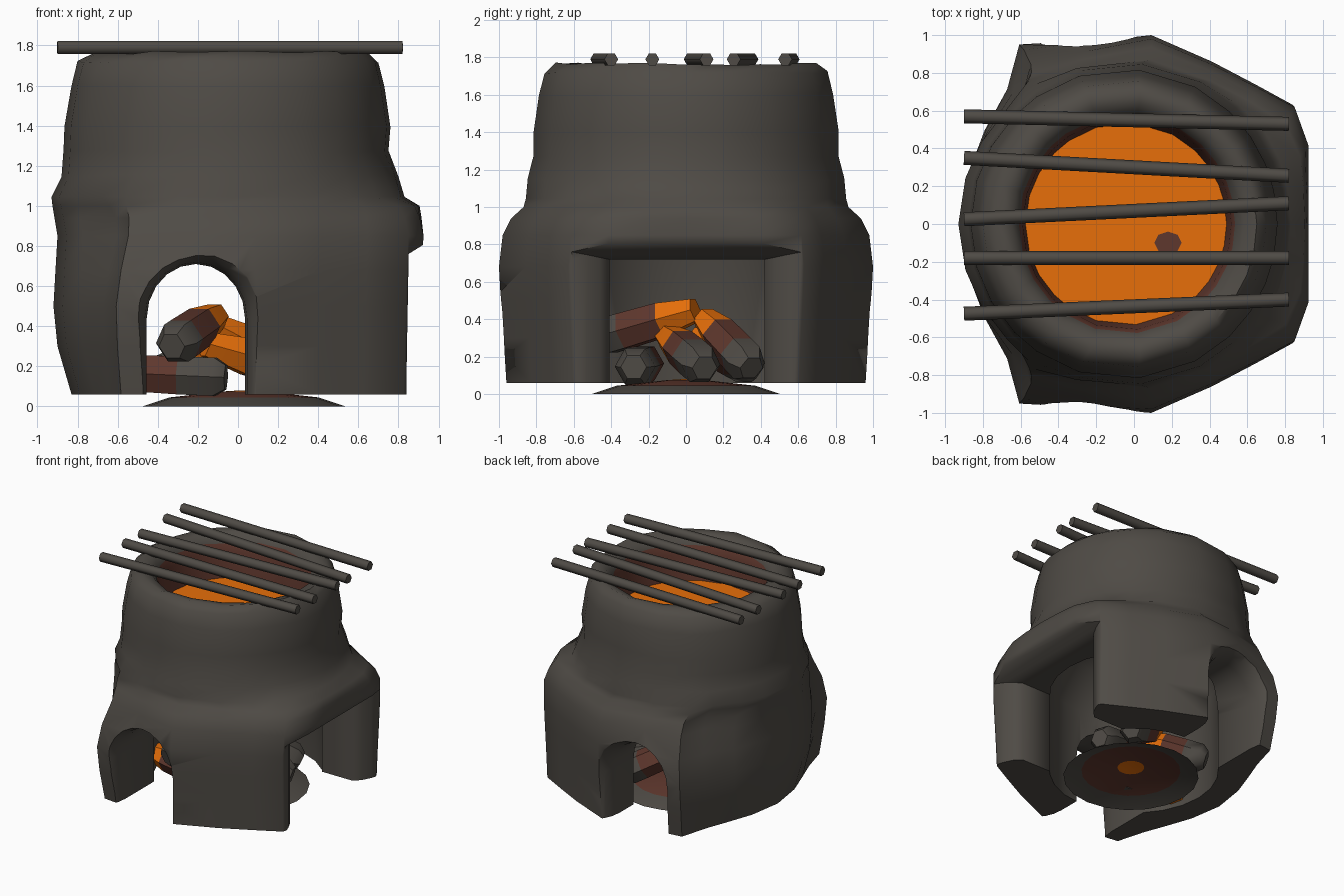
import bpy, bmesh, math, random
from mathutils import Vector

if "Cube" in bpy.data.objects:
    bpy.data.objects.remove(bpy.data.objects["Cube"])
random.seed(4)

def mat(name, c):
    m = bpy.data.materials.new(name)
    m.diffuse_color = (*c, 1)
    m.use_nodes = True
    m.node_tree.nodes["Principled BSDF"].inputs["Base Color"].default_value = m.diffuse_color
    return m

MATS = [mat("dark_clay", (0.078, 0.070, 0.060)),
        mat("ember_red", (0.112, 0.038, 0.026)),
        mat("glowing_orange", (0.83, 0.165, 0.003))]

def loft(name, rings, mats=None, cap0=True, cap1=True, smooth=None):
    """Skin a list of point rings; mats gives one material index per band."""
    bm = bmesh.new()
    vs = [[bm.verts.new(p) for p in r] for r in rings]
    n = len(rings[0])
    for i in range(len(vs) - 1):
        for j in range(n):
            k = (j + 1) % n
            f = bm.faces.new((vs[i][j], vs[i][k], vs[i + 1][k], vs[i + 1][j]))
            f.material_index = mats[i] if mats else 0
    if cap0:
        bm.faces.new(vs[0][::-1]).material_index = mats[0] if mats else 0
    if cap1:
        bm.faces.new(vs[-1]).material_index = mats[-1] if mats else 0
    bmesh.ops.recalc_face_normals(bm, faces=bm.faces)
    me = bpy.data.meshes.new(name)
    bm.to_mesh(me)
    bm.free()
    for m in MATS:
        me.materials.append(m)
    ob = bpy.data.objects.new(name, me)
    bpy.context.collection.objects.link(ob)
    if smooth:
        activate(ob)
        bpy.ops.object.shade_smooth_by_angle(angle=math.radians(smooth))
    return ob

def activate(ob):
    bpy.ops.object.select_all(action='DESELECT')
    ob.select_set(True)
    bpy.context.view_layer.objects.active = ob

# --- stove body: footprint with hoods, blending to a round chimney and bowl
half = [(1, 0), (1, .22), (1, .42), (.92, .63), (.7, .74), (.45, .86), (.1, 1),
        (-.3, .98), (-.66, .96), (-.73, .72), (-.86, .5), (-.95, .28), (-1, 0)]
foot = half + [(x, -y) for x, y in half[-2:0:-1]]
# z, left x, right x, half depth, roundness, scale of the left hood corners
levels = [(.06, .83, .90, .96, 0, .96), (.3, .90, .905, .975, 0, .99), (.5, .92, .91, .99, 0, 1),
          (.68, .91, .915, 1.0, 0, .96), (.85, .90, .925, .98, 0, .90),
          (.94, .915, .915, .935, .12, .90), (1.0, .925, .905, .87, .35, .94),
          (1.045, .93, .83, .86, .85, 1), (1.15, .88, .80, .85, 1, 1),
          (1.27, .87, .75, .82, 1, 1), (1.4, .865, .76, .82, 1, 1), (1.6, .83, .73, .79, 1, 1),
          (1.72, .80, .70, .76, 1, 1), (1.765, .72, .65, .70, 1, 1), (1.75, .65, .58, .63, 1, 1),
          (1.69, .61, .535, .58, 1, 1), (1.62, .59, .515, .56, 1, 1), (1.42, .575, .49, .535, 1, 1)]
rings = []
for z, xl, xr, yh, t, ck in levels:
    ring = []
    for fx, fy in foot:
        a = math.atan2(fy, fx)
        cx = (xr - xl) / 2
        ex, ey = cx + (xl + xr) / 2 * math.cos(a), yh * math.sin(a)
        k = ck if -.8 < fx < -.5 else (1 + ck) / 2 if -.4 < fx < -.2 else 1
        px, py = fx * k * (xr if fx > 0 else xl if fx < -.75 else .92), fy * k * yh
        j = random.uniform(-.008, .008) if 1.1 < z < 1.77 and z != 1.42 else 0
        ring.append((px + (ex - px) * t, py + (ey - py) * t, z + j))
    rings.append(ring)
body = loft("stove_body", rings)

# --- cutters: inner chamber, front-to-back arch, wide side mouth
def circle(r, z, n=24):
    return [(r * math.cos(2 * math.pi * i / n), r * math.sin(2 * math.pi * i / n), z) for i in range(n)]

def arch(y, g):
    w = .245 + g
    pts = [(-.21 - w, -.1), (-.21 + w, -.1)]
    pts += [(-.21 + w * math.cos(a), .44 + (.27 + g) * math.sin(a))
            for a in [math.pi * i / 10 for i in range(11)]]
    return [(x, y, z) for x, z in pts]

def mouth(x, g, h):
    return [(x, -.41 - g, -.1), (x, .42 + g, -.1), (x, .42 + g, .72 + h), (x, -.41 - g, .72 + h)]

flare = [(1.1, .18), (.99, .07), (.94, .035), (.88, .01), (.8, 0)]
cutters = [
    loft("chamber_cutter", [circle(.63, -.1), circle(.63, .85), circle(.5, 1.15), circle(.2, 1.28)]),
    loft("arch_cutter", [arch(-y, g) for y, g in flare] + [arch(y, g) for y, g in flare[::-1]]),
    loft("mouth_cutter", [mouth(0, 0, 0), mouth(.74, 0, 0), mouth(.79, .05, .01),
                          mouth(.825, .12, .025), mouth(.85, .20, .04), mouth(.93, .30, .09),
                          mouth(1.1, .5, .25)])]
for c in cutters:
    activate(body)
    m = body.modifiers.new("cut", 'BOOLEAN')
    m.operation, m.solver, m.object = 'DIFFERENCE', 'EXACT', c
    bpy.ops.object.modifier_apply(modifier=m.name)
    bpy.data.objects.remove(c)

# glowing coals in the top bowl, coloured by depth
for p in body.data.polygons:
    c = p.center
    p.material_index = 0
    if c.z > 1.4 and math.hypot(c.x + .04, c.y) < .59:
        p.material_index = 2 if c.z < 1.45 else 1 if c.z < 1.68 else 0
activate(body)
bpy.ops.object.shade_smooth_by_angle(angle=math.radians(55))

# small dark coal on the glowing bed
loft("bed_coal", [[(.18 + x * .12, -.1 + y * .1, z) for x, y, _ in circle(.6, 0, 8)]
                  for z in (1.419, 1.426)], mats=[1])

# --- rods and logs along an axis
def rod(name, a, b, radii, mats, sides, smooth=None):
    a, b = Vector(a), Vector(b)
    d = (b - a).normalized()
    u = d.cross(Vector((0, 0, 1))).normalized()
    v = u.cross(d)
    out = []
    for t, r in radii:
        out.append([a + (b - a) * t + r * (u * math.cos(k) + v * math.sin(k))
                    for k in [2 * math.pi * i / sides for i in range(sides)]])
    return loft(name, out, mats, smooth=smooth)

# grill bars
for i, (y0, y1) in enumerate([(.57, .53), (.35, .255), (.025, .11), (-.18, -.18), (-.475, -.40)]):
    rod(f"grill_bar_{i+1}", (-.9, y0, 1.79), (.82, y1, 1.79), [(0, .037), (1, .037)], [0], 6, 62)

# burning logs: charred outer end, red middle, glowing tip (band positions last)
logs = [((-.33, -.46, .30), (-.11, .05, .45), .25, .66),
        ((-.06, -.28, .145), (-.62, -.20, .17), .42, .74),
        ((.42, .10, .14), (-.16, -.10, .31), .36, .64),
        ((.32, .35, .14), (-.12, .10, .40), .28, .68),
        ((-.40, .36, .14), (-.04, .06, .30), .35, .7)]
for i, (a, b, s, e) in enumerate(logs):
    rod(f"log_{i+1}", a, b, [(0, .07), (.1, .11), (s, .11), (e, .105), (1, .07)],
        [0, 0, 1, 2], 6, 50)

# --- ash mound under the logs
mound = [[(x + .03, y, z) for x, y, z in circle(r, z, 20)]
         for r, z in [(.505, 0), (.37, .045), (.10, .075), (.02, .08)]]
loft("ash_mound", mound, [0, 1, 2], cap0=False, smooth=40)
